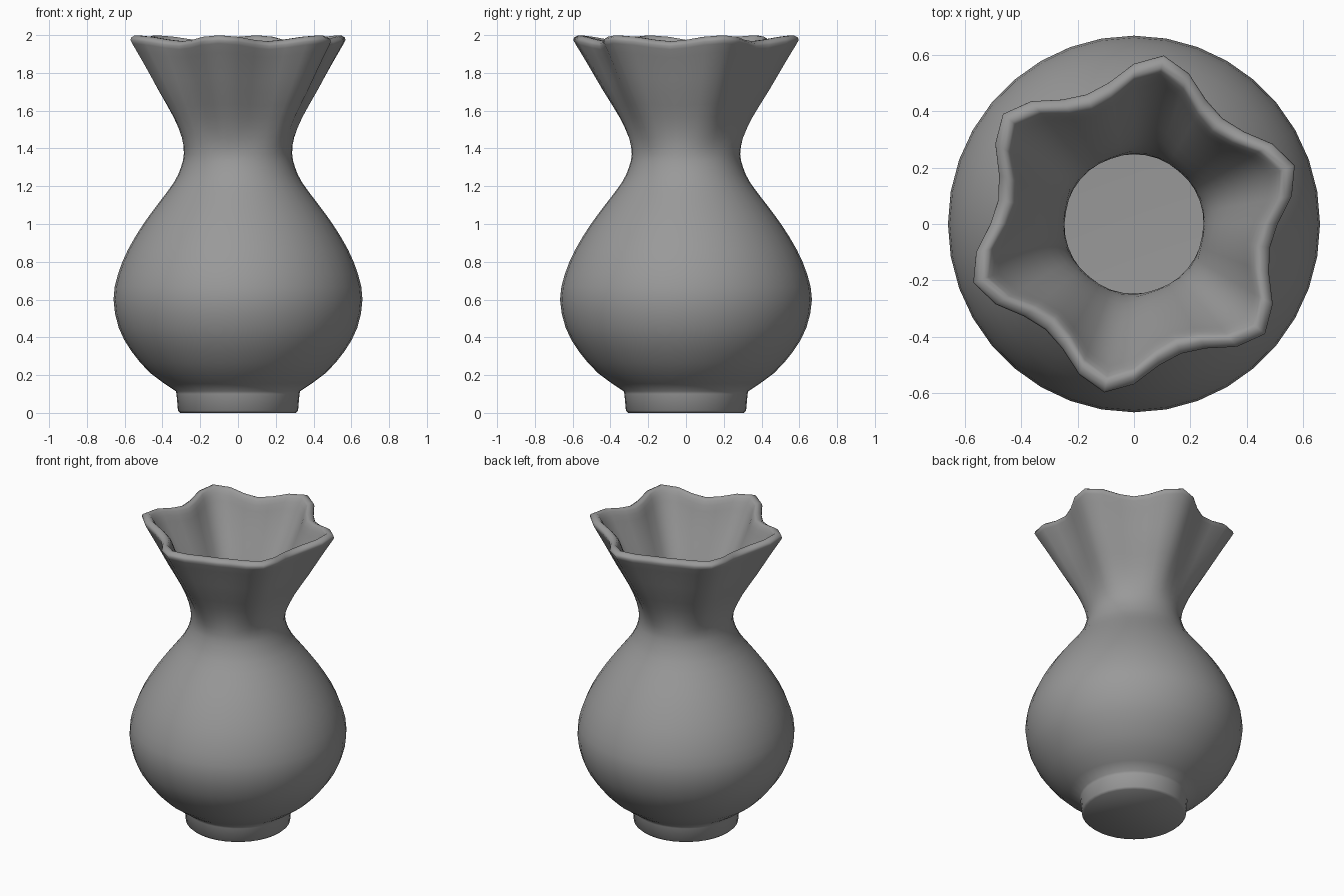
import bpy, bmesh, math

if "Cube" in bpy.data.objects:
    bpy.data.objects.remove(bpy.data.objects["Cube"])

SEG = 36      # steps round the vase
LOBES = 6     # flutes in the mouth
PHASE = math.radians(20)


def smooth_profile(pts, sub=2):
    """Catmull-Rom refinement of an (r, z) profile."""
    out = []
    for i in range(len(pts) - 1):
        a, b = pts[max(i - 1, 0)], pts[i]
        c, d = pts[i + 1], pts[min(i + 2, len(pts) - 1)]
        for s in range(sub):
            t = s / sub
            out.append(tuple(0.5 * (2 * q + (r - p) * t + (2 * p - 5 * q + 4 * r - w) * t * t
                                    + (3 * q - p - 3 * r + w) * t ** 3)
                             for p, q, r, w in zip(a, b, c, d)))
    return out + [pts[-1]]


def place(r, z, a):
    """Turn a profile point to a position, with the mouth fluted."""
    k = max(0.0, min(1.0, (z - 1.38) / 0.58))
    t = LOBES * (a - PHASE)
    wave = math.cos(t)
    belly = max(0.0, 1 - abs(z - 0.6) / 0.6) * 0.006
    r += k * (0.059 * wave + 0.006 * math.cos(2 * t) - 0.005)
    z += 0.016 * max(0.0, min(1.0, (z - 1.5) / 0.45)) * wave
    return (r * math.cos(a) * (1 - belly), r * math.sin(a) * (1 + belly), z)


# Foot, outer wall, lip, inner wall
foot = [(0.305, 0.0), (0.318, 0.012), (0.326, 0.10)]
outer = [(0.330, 0.115), (0.462, 0.208), (0.565, 0.325), (0.634, 0.45), (0.663, 0.60),
         (0.639, 0.733), (0.584, 0.865), (0.502, 1.0), (0.421, 1.11), (0.339, 1.22),
         (0.302, 1.30), (0.287, 1.37), (0.299, 1.458), (0.339, 1.564), (0.413, 1.70),
         (0.481, 1.833), (0.538, 1.940)]
lip = [(0.546, 1.958), (0.541, 1.972), (0.520, 1.983), (0.502, 1.983), (0.489, 1.970)]
inner = [(0.474, 1.945), (0.434, 1.855), (0.368, 1.722), (0.297, 1.58), (0.257, 1.467),
         (0.247, 1.37), (0.262, 1.29), (0.302, 1.20), (0.384, 1.085), (0.462, 0.975),
         (0.541, 0.845), (0.593, 0.72), (0.615, 0.60), (0.59, 0.47), (0.53, 0.355),
         (0.435, 0.25), (0.29, 0.15)]
floor = [(0.275, 0.06)]
profile = foot + smooth_profile(outer) + lip + smooth_profile(inner) + floor

# Spin the profile into rings and join them
bm = bmesh.new()
angles = [2 * math.pi * i / SEG for i in range(SEG)]
rings = [[bm.verts.new(place(r, z, a)) for a in angles] for r, z in profile]
for lo, hi in zip(rings, rings[1:]):
    for i in range(SEG):
        j = (i + 1) % SEG
        bm.faces.new((lo[i], lo[j], hi[j], hi[i]))

# Underside and inside floor
bm.faces.new(rings[0][::-1])
centre = bm.verts.new((0, 0, 0.05))
for i in range(SEG):
    bm.faces.new((rings[-1][i], rings[-1][(i + 1) % SEG], centre))
bmesh.ops.recalc_face_normals(bm, faces=bm.faces)

mesh = bpy.data.meshes.new("vase")
bm.to_mesh(mesh)
bm.free()
vase = bpy.data.objects.new("vase", mesh)
bpy.context.collection.objects.link(vase)

# Dark grey glaze
glaze = bpy.data.materials.new("dark_grey")
glaze.diffuse_color = (0.32, 0.32, 0.32, 1)
glaze.use_nodes = True
glaze.node_tree.nodes["Principled BSDF"].inputs["Base Color"].default_value = glaze.diffuse_color
mesh.materials.append(glaze)

bpy.context.view_layer.objects.active = vase
vase.select_set(True)
bpy.ops.object.shade_smooth_by_angle(angle=math.radians(52))
